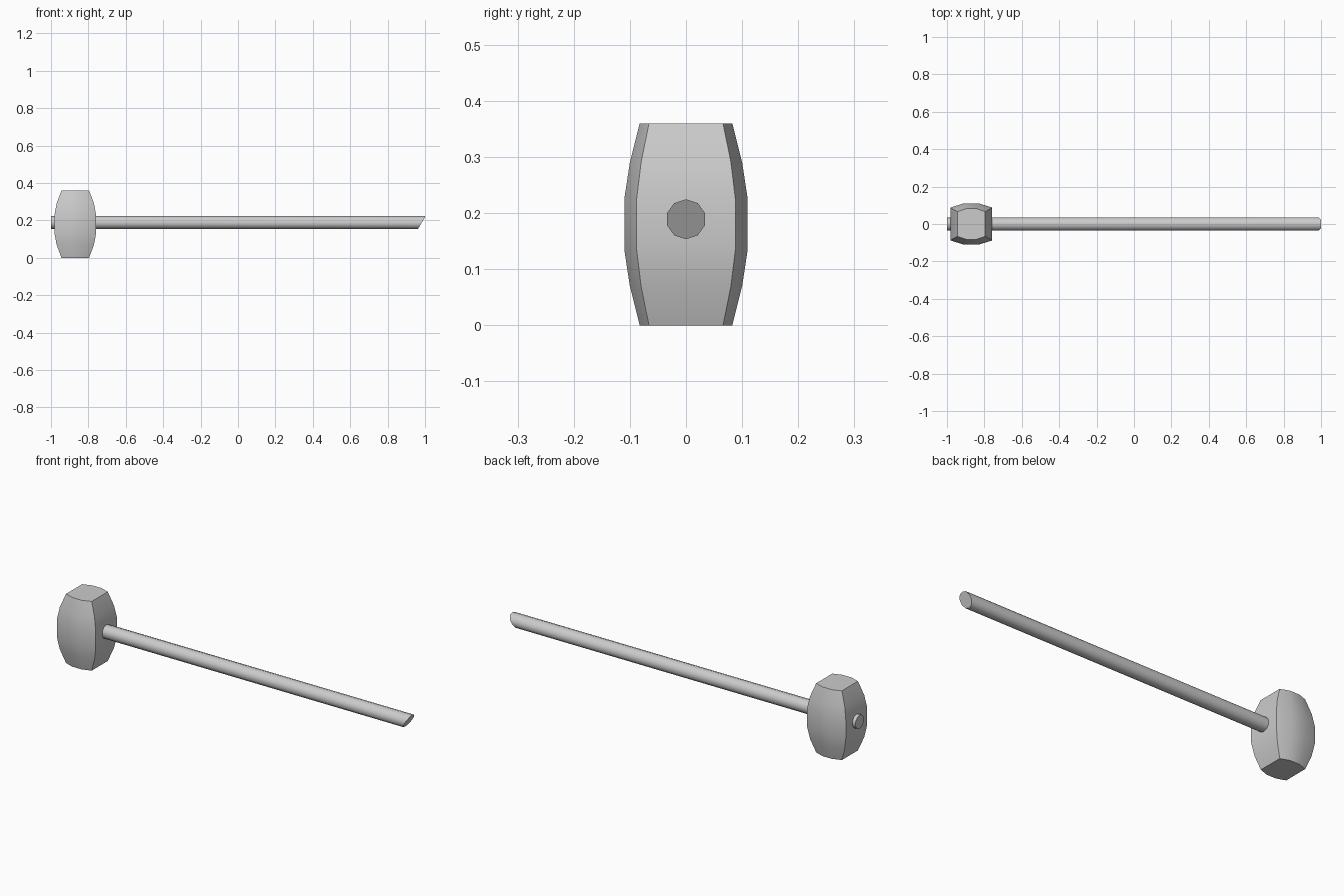
import bpy, bmesh, math

cube = bpy.data.objects.get("Cube")
if cube:
    bpy.data.objects.remove(cube, do_unlink=True)

GREY = (0.6, 0.6, 0.6, 1)
mat = bpy.data.materials.new("plain grey")
mat.use_nodes = True
mat.diffuse_color = GREY
mat.node_tree.nodes["Principled BSDF"].inputs["Base Color"].default_value = GREY


def loft(name, rings, sharp_angle):
    """Skin a stack of matching closed rings and cap both ends."""
    bm = bmesh.new()
    loops = [[bm.verts.new(p) for p in ring] for ring in rings]
    n = len(loops[0])
    for a, b in zip(loops, loops[1:]):
        for i in range(n):
            j = (i + 1) % n
            bm.faces.new((a[i], a[j], b[j], b[i]))
    bm.faces.new(loops[0])
    bm.faces.new(loops[-1])
    bmesh.ops.recalc_face_normals(bm, faces=bm.faces)
    mesh = bpy.data.meshes.new(name)
    bm.to_mesh(mesh)
    bm.free()
    mesh.materials.append(mat)
    obj = bpy.data.objects.new(name, mesh)
    bpy.context.collection.objects.link(obj)
    bpy.ops.object.select_all(action='DESELECT')
    obj.select_set(True)
    bpy.context.view_layer.objects.active = obj
    bpy.ops.object.shade_smooth_by_angle(angle=math.radians(sharp_angle))
    return obj


# Barrel-shaped mallet head: bowed front and back, flat striking ends
HEAD_X, HEIGHT = -0.87, 0.36
half_profile = [(0, 0.074, 0.75), (0.07, 0.1, 0.91), (0.135, 0.112, 1)]
profile = half_profile + [(HEIGHT - z, w, s) for z, w, s in reversed(half_profile)]
head_rings = []
for z, w, s in profile:
    back = [(w, 0.088 * s), (w * 0.36, 0.11 * s), (-w * 0.36, 0.11 * s), (-w, 0.088 * s)]
    section = back + [(-x, -y) for x, y in back]
    head_rings.append([(HEAD_X + x, y, z) for x, y in section])
loft("mallet_head", head_rings, 32)

# Ten-sided handle, square at the head end and cut on a slant at the grip end
RADIUS, AXIS_Z, SIDES = 0.0355, 0.189, 10
circle = []
for i in range(SIDES):
    a = math.pi / 2 + i * math.tau / SIDES
    circle.append((RADIUS * math.cos(a), RADIUS * math.sin(a)))
butt = [(-1, y, AXIS_Z + z) for y, z in circle]
grip = [(min(1, 0.962 + 0.6 * (z + RADIUS)), y, AXIS_Z + z) for y, z in circle]
loft("handle", [butt, grip], 40)
